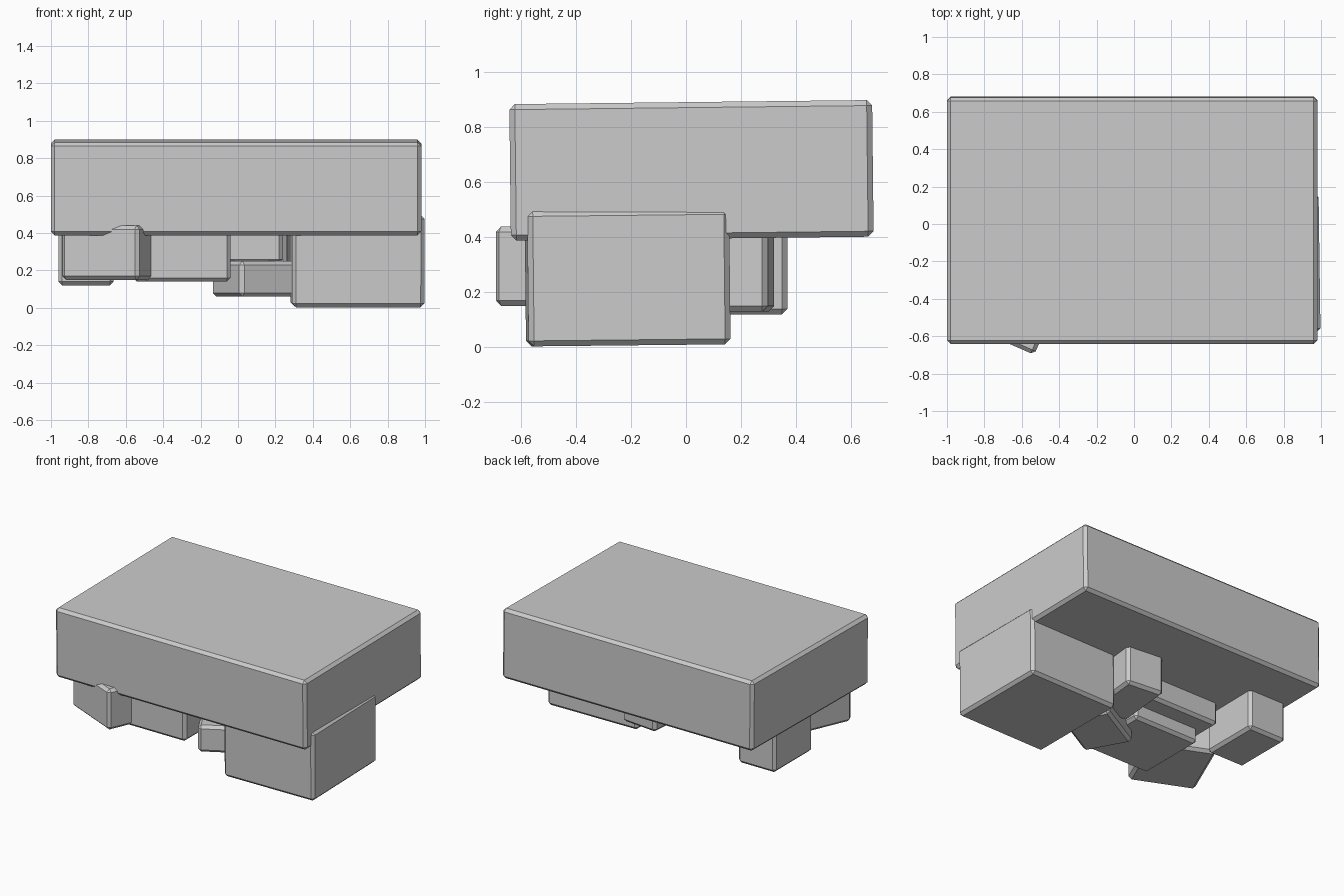
import bpy, math

if "Cube" in bpy.data.objects:
    bpy.data.objects.remove(bpy.data.objects["Cube"])


def block(name, lo, hi, rot=(0, 0, 0), bevel=0.02):
    """Chamfered box given by its unrotated corners, turned about its centre (degrees)."""
    size = [b - a for a, b in zip(lo, hi)]
    centre = [(a + b) / 2 for a, b in zip(lo, hi)]
    bpy.ops.mesh.primitive_cube_add(size=1, location=centre)
    ob = bpy.context.object
    ob.name = name
    for v in ob.data.vertices:
        v.co = [c * s for c, s in zip(v.co, size)]
    ob.rotation_euler = [math.radians(r) for r in rot]
    mod = ob.modifiers.new("chamfer", 'BEVEL')
    mod.width = bevel
    mod.segments = 1
    return ob


def turned(name, centre, size, z0, z1, angle, bevel=0.02):
    """Chamfered box turned about the vertical axis."""
    (cx, cy), (w, d) = centre, size
    return block(name, (cx - w / 2, cy - d / 2, z0), (cx + w / 2, cy + d / 2, z1),
                 (0, 0, angle), bevel)


# Large, very slightly tilted top slab
block("top_slab", (-1.0, -0.64, 0.395), (0.98, 0.68, 0.892), (0.65, 0, 0))

# Tall supporting block at the right front
block("right_support", (0.285, -0.58, 0.007), (0.992, 0.155, 0.5), (0.6, 0, 0.8))

# Square-set blocks under the slab
block("back_left_block", (-0.96, -0.06, 0.12), (-0.665, 0.37, 0.5))
block("middle_block", (-0.56, -0.54, 0.14), (-0.04, -0.03, 0.5))
block("cross_beam", (-0.62, -0.35, 0.24), (0.24, 0.10, 0.5))

# Turned blocks under the slab
turned("front_left_block", (-0.64, -0.38), (0.45, 0.5), 0.15, 0.44, -23.5)
turned("back_right_block", (0.14, 0.10), (0.28, 0.42), 0.13, 0.5, -5.5)
turned("low_middle_block", (0.12, -0.23), (0.42, 0.33), 0.06, 0.25, 29)
